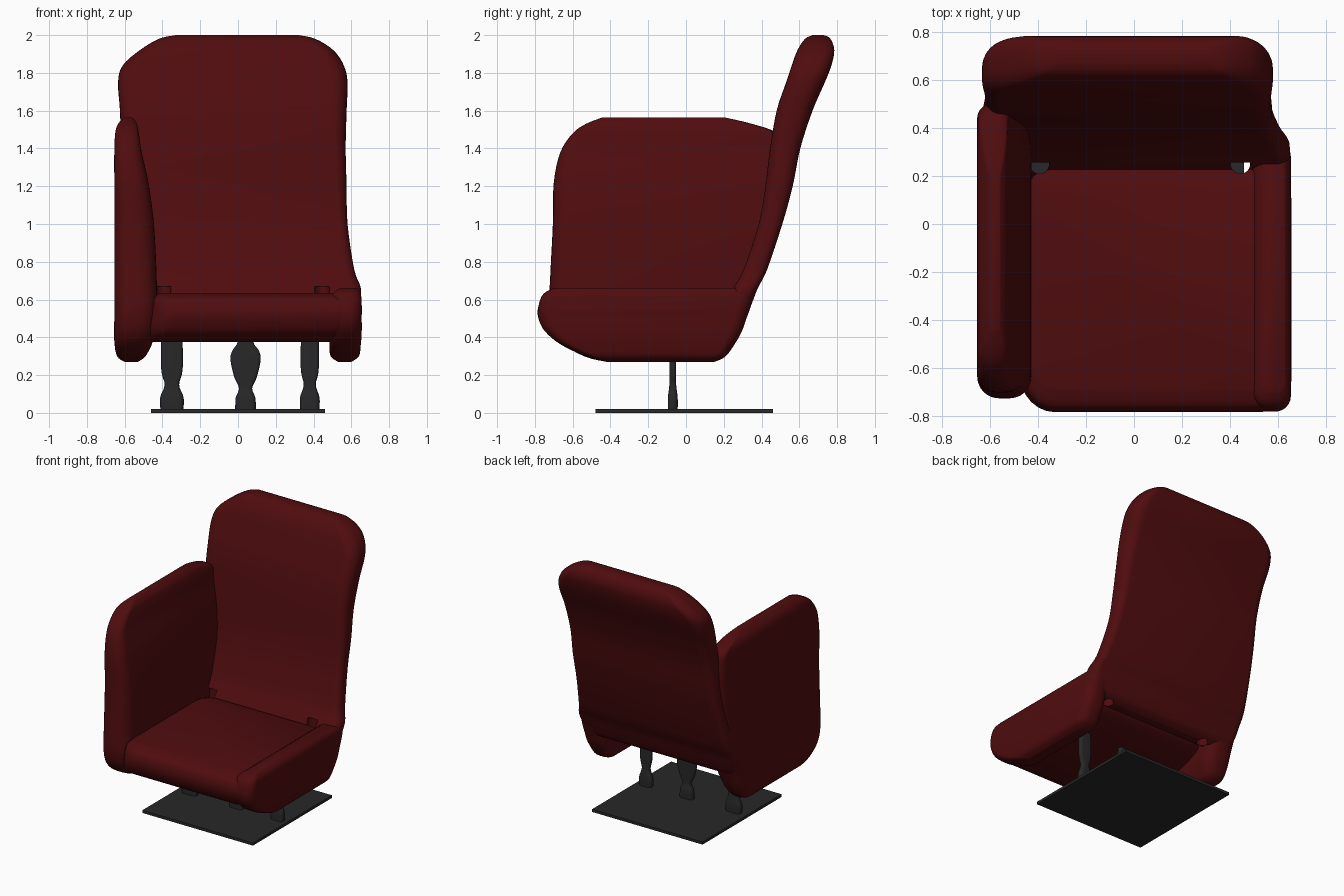
import bpy, bmesh, math
from mathutils import Vector

if "Cube" in bpy.data.objects:
    bpy.data.objects.remove(bpy.data.objects["Cube"], do_unlink=True)


def material(name, rgb):
    mat = bpy.data.materials.new(name)
    mat.use_nodes = True
    mat.diffuse_color = (*rgb, 1)
    bsdf = mat.node_tree.nodes["Principled BSDF"]
    bsdf.inputs["Base Color"].default_value = (*rgb, 1)
    bsdf.inputs["Roughness"].default_value = 0.8
    return mat


red = material("dark red fabric", (0.08, 0.0038, 0.0045))
grey = material("charcoal metal", (0.021, 0.021, 0.021))


def ring(z, y0, y1, x0, x1, roundness):
    """Rounded rectangle at height z."""
    r = roundness * min(x1 - x0, y1 - y0) / 2
    corners = [(x1 - r, y1 - r), (x0 + r, y1 - r), (x0 + r, y0 + r), (x1 - r, y0 + r)]
    points = []
    for i, (cx, cy) in enumerate(corners):
        for k in range(7):
            a = math.pi / 2 * (i + k / 6)
            points.append(Vector((cx + r * math.cos(a), cy + r * math.sin(a), z)))
    return points


def finish(bm, name, mat, angle=50):
    bmesh.ops.recalc_face_normals(bm, faces=bm.faces)
    mesh = bpy.data.meshes.new(name)
    bm.to_mesh(mesh)
    bm.free()
    obj = bpy.data.objects.new(name, mesh)
    bpy.context.collection.objects.link(obj)
    mesh.materials.append(mat)
    bpy.ops.object.select_all(action="DESELECT")
    obj.select_set(True)
    bpy.context.view_layer.objects.active = obj
    bpy.ops.object.shade_smooth_by_angle(angle=math.radians(angle))
    return obj


def spline(stations, steps=4):
    """Smoothly refine a list of stations."""
    out = []
    for i in range(len(stations) - 1):
        p = [Vector(stations[min(max(j, 0), len(stations) - 1)]) for j in range(i - 1, i + 3)]
        m1, m2 = (p[2] - p[0]) / 2, (p[3] - p[1]) / 2
        for k in range(steps):
            t = k / steps
            out.append(p[1] * (2*t**3 - 3*t**2 + 1) + m1 * (t**3 - 2*t**2 + t)
                       + p[2] * (3*t**2 - 2*t**3) + m2 * (t**3 - t**2))
    return out + [Vector(stations[-1])]


def loft(name, stations, mat, roundness=0.8):
    """Stations are (z, y front, y back, x right, x left), bottom to top."""
    bm = bmesh.new()
    rings = [[bm.verts.new(p) for p in ring(*s, roundness)] for s in spline(stations)]
    n = len(rings[0])
    for a, b in zip(rings, rings[1:]):
        for i in range(n):
            bm.faces.new((a[i], a[(i + 1) % n], b[(i + 1) % n], b[i]))
    bm.faces.new(rings[0][::-1])
    bm.faces.new(rings[-1])
    return finish(bm, name, mat)


# Leaning backrest, rounded at the top
backrest = loft("backrest", [
    (0.48, 0.21, 0.27, -0.57, 0.57),
    (0.51, 0.19, 0.315, -0.62, 0.62),
    (0.57, 0.205, 0.345, -0.64, 0.64),
    (0.66, 0.25, 0.38, -0.65, 0.65),
    (0.76, 0.305, 0.43, -0.65, 0.615),
    (1.00, 0.385, 0.51, -0.635, 0.58),
    (1.20, 0.42, 0.565, -0.625, 0.575),
    (1.40, 0.445, 0.605, -0.62, 0.57),
    (1.60, 0.48, 0.67, -0.625, 0.575),
    (1.75, 0.53, 0.735, -0.635, 0.58),
    (1.84, 0.56, 0.77, -0.61, 0.56),
    (1.92, 0.59, 0.785, -0.52, 0.505),
    (1.98, 0.63, 0.765, -0.42, 0.41),
    (2.00, 0.67, 0.73, -0.33, 0.32)], red)

# Seat cushion, its underside rising towards the back
cushion = loft("seat_cushion", [
    (0.375, -0.65, -0.30, -0.46, 0.48),
    (0.42, -0.735, 0.02, -0.47, 0.58),
    (0.47, -0.77, 0.18, -0.47, 0.64),
    (0.52, -0.785, 0.225, -0.46, 0.655),
    (0.57, -0.78, 0.24, -0.455, 0.655),
    (0.61, -0.755, 0.235, -0.45, 0.64),
    (0.635, -0.69, 0.21, -0.42, 0.60)], red, 0.25)

# Low side rail on the open side
loft("side_rail", [
    (0.27, -0.42, 0.15, 0.53, 0.60),
    (0.30, -0.53, 0.21, 0.49, 0.64),
    (0.36, -0.66, 0.255, 0.485, 0.65),
    (0.43, -0.745, 0.295, 0.485, 0.655),
    (0.50, -0.78, 0.32, 0.49, 0.655),
    (0.57, -0.78, 0.345, 0.495, 0.655),
    (0.63, -0.755, 0.355, 0.50, 0.65),
    (0.66, -0.70, 0.32, 0.54, 0.63)], red)

# Tall armrest panel, thicker towards the seat
loft("arm_panel", [
    (0.27, -0.42, 0.15, -0.60, -0.53),
    (0.30, -0.54, 0.21, -0.64, -0.49),
    (0.38, -0.67, 0.26, -0.655, -0.45),
    (0.50, -0.725, 0.31, -0.655, -0.43),
    (0.70, -0.72, 0.39, -0.655, -0.43),
    (1.00, -0.705, 0.47, -0.655, -0.445),
    (1.22, -0.70, 0.50, -0.655, -0.475),
    (1.38, -0.665, 0.50, -0.655, -0.51),
    (1.48, -0.60, 0.48, -0.65, -0.525),
    (1.53, -0.53, 0.35, -0.635, -0.535),
    (1.565, -0.44, 0.20, -0.60, -0.56)], red)

# Small gaps between cushion and backrest in the rear corners
for x in (-0.395, 0.445):
    bpy.ops.mesh.primitive_cylinder_add(vertices=24, radius=0.04, depth=0.32, location=(x, 0.25, 0.51))
    cutter = bpy.context.object
    cutter.name = "corner_gap_cutter"
    cutter.hide_render = True
    cutter.display_type = "WIRE"
    for part in (backrest, cushion):
        cut = part.modifiers.new("corner gap", "BOOLEAN")
        cut.operation = "DIFFERENCE"
        cut.object = cutter
    cutter.hide_set(True)


# Flat turned legs: (height, half width)
def leg(name, x, profile):
    loft(name, [(z, -0.07 - d, -0.07 + d, x - w, x + w)
                for z, w in profile for d in (0.018 + 0.008 * (z < 0.1),)], grey, 0.9)


side_profile = [(0.01, 0.05), (0.08, 0.052), (0.15, 0.032), (0.24, 0.048), (0.5, 0.045)]
leg("right_leg", -0.35, [(z, w * 1.2) for z, w in side_profile])
leg("left_leg", 0.38, side_profile)
leg("middle_leg", 0.04, [(0.01, 0.055), (0.08, 0.052), (0.13, 0.035), (0.19, 0.06),
                         (0.28, 0.08), (0.33, 0.07), (0.38, 0.04), (0.5, 0.035)])

# Thin floor plate
bpy.ops.mesh.primitive_cube_add(size=1, location=(0, -0.01, 0.01))
plate = bpy.context.object
plate.name = "floor_plate"
plate.scale = (0.92, 0.94, 0.02)
plate.data.materials.append(grey)
